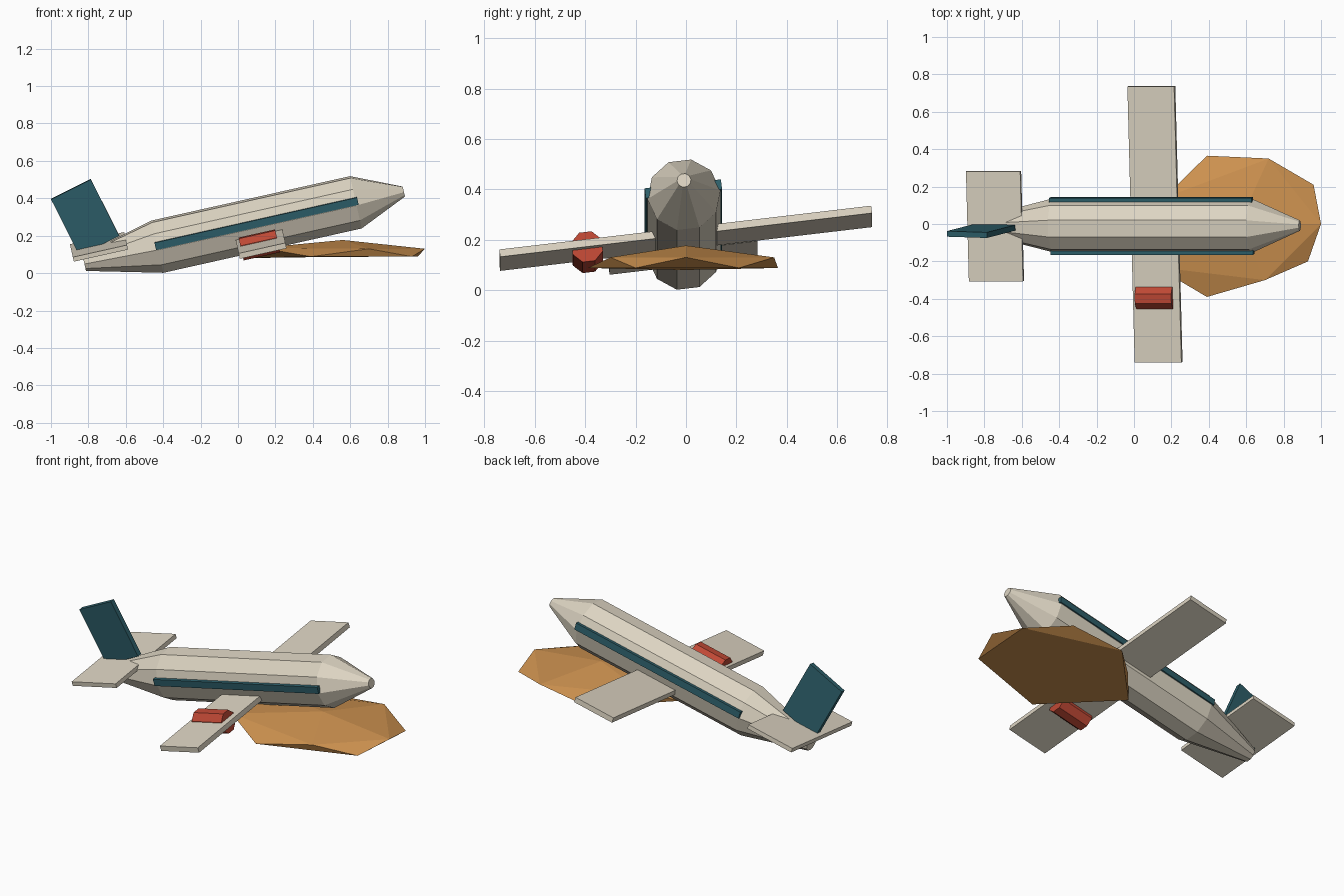
import bpy, bmesh
from math import cos, sin, pi
from mathutils import Matrix, Vector, Euler

if "Cube" in bpy.data.objects:
    bpy.data.objects.remove(bpy.data.objects["Cube"])

# Aircraft frame: nose pitched up, left wing rolled up
POSE = Matrix.Translation((0.10, -0.008, 0.260)) @ Euler((0.12, -0.22, 0)).to_matrix().to_4x4()


def material(name, rgb):
    m = bpy.data.materials.new(name)
    m.diffuse_color = (*rgb, 1)
    m.use_nodes = True
    m.node_tree.nodes["Principled BSDF"].inputs["Base Color"].default_value = m.diffuse_color
    return m


CREAM = material("cream", (0.72, 0.66, 0.54))
TEAL = material("teal", (0.028, 0.12, 0.15))
RED = material("red", (0.52, 0.065, 0.035))
SAND = material("sand", (0.62, 0.29, 0.08))


def finish(name, bm, mat, matrix=POSE):
    bmesh.ops.recalc_face_normals(bm, faces=bm.faces[:])
    mesh = bpy.data.meshes.new(name)
    bm.to_mesh(mesh)
    bm.free()
    mesh.materials.append(mat)
    ob = bpy.data.objects.new(name, mesh)
    ob.matrix_world = matrix
    bpy.context.collection.objects.link(ob)
    return ob


def box(name, size, loc, mat, lean=0):
    bm = bmesh.new()
    m = Matrix.Translation(loc) @ Matrix.Rotation(lean, 4, 'Y') @ Matrix.Diagonal((*size, 1))
    bmesh.ops.create_cube(bm, size=1, matrix=m)
    return finish(name, bm, mat)


def lathe_x(name, profile, sides, phase, loc, mat):
    """Faceted body along local x from (x, radius) pairs, with capped ends."""
    bm = bmesh.new()
    rings = []
    for x, r in profile:
        angles = [phase + 2 * pi * i / sides for i in range(sides)]
        rings.append([bm.verts.new(Vector(loc) + Vector((x, r * cos(a), r * sin(a)))) for a in angles])
    for a, b in zip(rings, rings[1:]):
        for i in range(sides):
            j = (i + 1) % sides
            bm.faces.new((a[i], a[j], b[j], b[i]))
    bm.faces.new(rings[0])
    bm.faces.new(rings[-1])
    return finish(name, bm, mat)


# Fuselage with tapered tail and nose
lathe_x("fuselage", [(-0.945, 0.044), (-0.543, 0.146), (0.543, 0.146), (0.806, 0.028)],
        10, 0, (0, 0, 0), CREAM)

# Flying surfaces
box("wing", (0.256, 1.487, 0.03), (0, 0, -0.056), CREAM)
box("tailplane", (0.297, 0.592, 0.025), (-0.849, 0.005, 0.067), CREAM)
box("tail_fin", (0.238, 0.03, 0.34), (-0.887, 0, 0.239), TEAL, lean=-0.245)

# Side stripes
for side, label in ((1, "left"), (-1, "right")):
    box(label + "_stripe", (1.11, 0.025, 0.04), (0, side * 0.14, 0.022), TEAL)

# The one remaining engine
lathe_x("engine", [(-0.1, 0.065), (0.1, 0.065)], 8, pi / 8, (-0.01, -0.395, -0.063), RED)

# Faceted sand mound under the nose: two staggered rings of five and two poles
bm = bmesh.new()
upper = [(1.0, 0, 0.13), (0.72, 0.35, 0.13), (0.16, 0.14, 0.135), (0.12, -0.23, 0.135), (0.70, -0.30, 0.13)]
lower = [(0.96, 0.21, 0.088), (0.39, 0.365, 0.088), (0.03, -0.01, 0.08), (0.39, -0.39, 0.088), (0.93, -0.20, 0.088)]
up = [bm.verts.new(p) for p in upper]
low = [bm.verts.new(p) for p in lower]
peak = bm.verts.new((0.56, 0, 0.177))
base = bm.verts.new((0.52, 0, 0.087))
for i in range(5):
    j = (i + 1) % 5
    for tri in ((peak, up[i], up[j]), (up[i], low[i], up[j]),
                (low[i], low[j], up[j]), (base, low[j], low[i])):
        bm.faces.new(tri)
finish("sand_mound", bm, SAND, Matrix.Identity(4))
